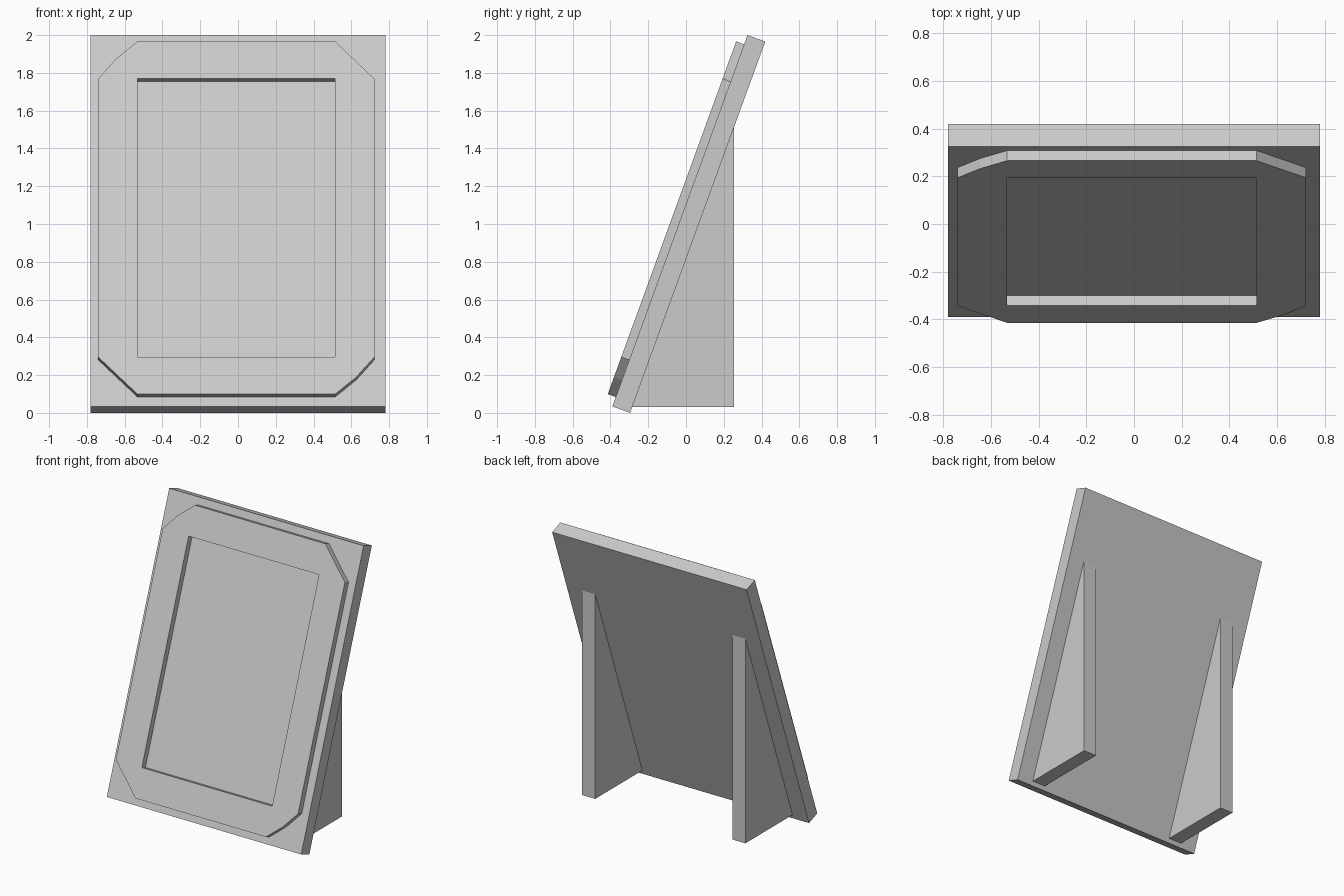
import bpy, bmesh
from math import radians
from mathutils import Matrix

cube = bpy.data.objects.get("Cube")
if cube:
    bpy.data.objects.remove(cube, do_unlink=True)

grey = bpy.data.materials.new("light grey")
grey.use_nodes = True
colour = (0.6, 0.6, 0.6, 1)
grey.diffuse_color = colour
grey.node_tree.nodes["Principled BSDF"].inputs["Base Color"].default_value = colour

# Leaning plane: local x across, y up the slope, z out of the front
LEAN = Matrix.Translation((0, -0.296, 0)) @ Matrix.Rotation(radians(70), 4, "X")


def slab(name, polygons, base, thickness, matrix):
    """Extrude a group of touching flat polygons along local z."""
    bm = bmesh.new()
    for poly in polygons:
        bm.faces.new([bm.verts.new((x, y, base)) for x, y in poly])
    bmesh.ops.remove_doubles(bm, verts=bm.verts, dist=0.0005)
    extruded = bmesh.ops.extrude_face_region(bm, geom=bm.faces[:], use_keep_orig=True)
    top = [v for v in extruded["geom"] if isinstance(v, bmesh.types.BMVert)]
    bmesh.ops.translate(bm, verts=top, vec=(0, 0, thickness))
    bmesh.ops.recalc_face_normals(bm, faces=bm.faces[:])
    mesh = bpy.data.meshes.new(name)
    bm.to_mesh(mesh)
    bm.free()
    mesh.materials.append(grey)
    obj = bpy.data.objects.new(name, mesh)
    obj.matrix_world = matrix
    bpy.context.collection.objects.link(obj)
    return obj


def rectangle(x0, x1, y0, y1):
    return [(x0, y0), (x1, y0), (x1, y1), (x0, y1)]


# Back board
slab("back_board", [rectangle(-0.78, 0.78, 0, 2.092)], 0, 0.1, LEAN)

# Raised frame with clipped corners around a rectangular opening
xo0, xi0, xi1, xo1 = -0.74, -0.532, 0.514, 0.722
yo0, yi0, yi1, yo1 = 0.053, 0.262, 1.83, 2.04
pieces = [
    rectangle(xo0, xi0, yi0, yi1),
    rectangle(xi1, xo1, yi0, yi1),
    rectangle(xi0, xi1, yo0, yi0),
    rectangle(xi0, xi1, yi1, yo1),
]
for xi, xo in ((xi0, xo0), (xi1, xo1)):
    for yi, yo in ((yi0, yo0), (yi1, yo1)):
        # Two opposite corners bow out slightly
        bow = 0.54 if (xo < 0) == (yo > 1) else 0.5
        middle = (xi + (xo - xi) * bow, yi + (yo - yi) * bow)
        corner = [(xi, yi), (xo, yi), middle, (xi, yo)]
        if (xo - xi) * (yo - yi) < 0:
            corner.reverse()
        pieces.append(corner)
slab("front_frame", pieces, 0.1, 0.045, LEAN)

# Pair of upright wedge supports behind the board
wedge = [(-0.285, 0.03), (0.255, 0.03), (0.255, 1.515), (0.245, 1.515), (-0.295, 0.03)]
stand_up = Matrix(((0, 0, 1, 0), (1, 0, 0, 0), (0, 1, 0, 0), (0, 0, 0, 1)))
for name, start in (("left_support", 0.55), ("right_support", -0.655)):
    slab(name, [wedge], start, 0.105, stand_up)
